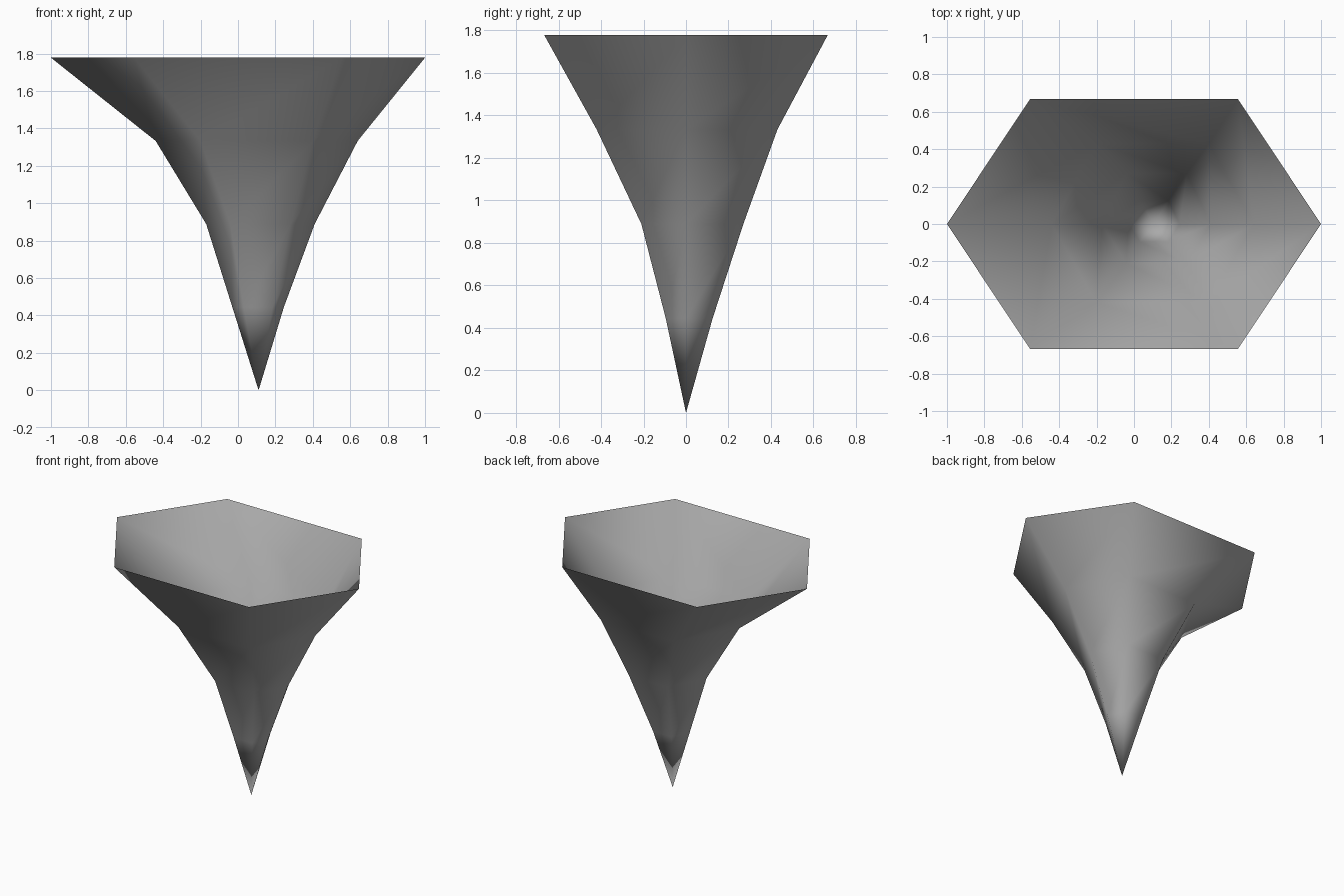
import bpy
import bmesh

# Remove the default cube only
cube = bpy.data.objects.get("Cube")
if cube:
    bpy.data.objects.remove(cube, do_unlink=True)

# Plain grey material
GREY = (0.4, 0.4, 0.4, 1.0)
mat = bpy.data.materials.new("plain grey")
mat.use_nodes = True
mat.diffuse_color = GREY
mat.node_tree.nodes["Principled BSDF"].inputs["Base Color"].default_value = GREY


def hexagon(x_min, x_max, y_min, y_max):
    """Six corners, counter-clockwise, starting at the +x point."""
    mid, reach = (x_min + x_max) / 2, (x_max - x_min) / 2
    inner = reach * 0.556
    return [(x_max, 0), (mid + inner, y_max), (mid - inner, y_max),
            (x_min, 0), (mid - inner, y_min), (mid + inner, y_min)]


# Hexagonal cross-sections from low to high: height, then x and y extents
SECTIONS = [
    (0.444, (-0.03, 0.245, -0.095, 0.125)),
    (0.889, (-0.17, 0.41, -0.21, 0.27)),
    (1.333, (-0.44, 0.64, -0.42, 0.43)),
    (1.778, (-1.0, 1.0, -0.667, 0.667)),
]

# Open, tapering spike skinned from the sections, ending in a point
bm = bmesh.new()
tip = bm.verts.new((0.11, 0, 0))
rings = [[bm.verts.new((x, y, z)) for x, y in hexagon(*size)]
         for z, size in SECTIONS]

for i in range(6):
    j = (i + 1) % 6
    bm.faces.new((tip, rings[0][j], rings[0][i]))
    for low, high in zip(rings, rings[1:]):
        bm.faces.new((low[i], high[j], high[i]))
        bm.faces.new((low[i], low[j], high[j]))

# Wind every face so the outside is the front
for face in bm.faces:
    face.normal_update()
    mid = face.calc_center_median()
    if face.normal.x * (mid.x - 0.11) + face.normal.y * mid.y < 0:
        face.normal_flip()
    face.smooth = True

mesh = bpy.data.meshes.new("hollow_spike")
bm.to_mesh(mesh)
bm.free()
mesh.materials.append(mat)
spike = bpy.data.objects.new("hollow_spike", mesh)
bpy.context.collection.objects.link(spike)
